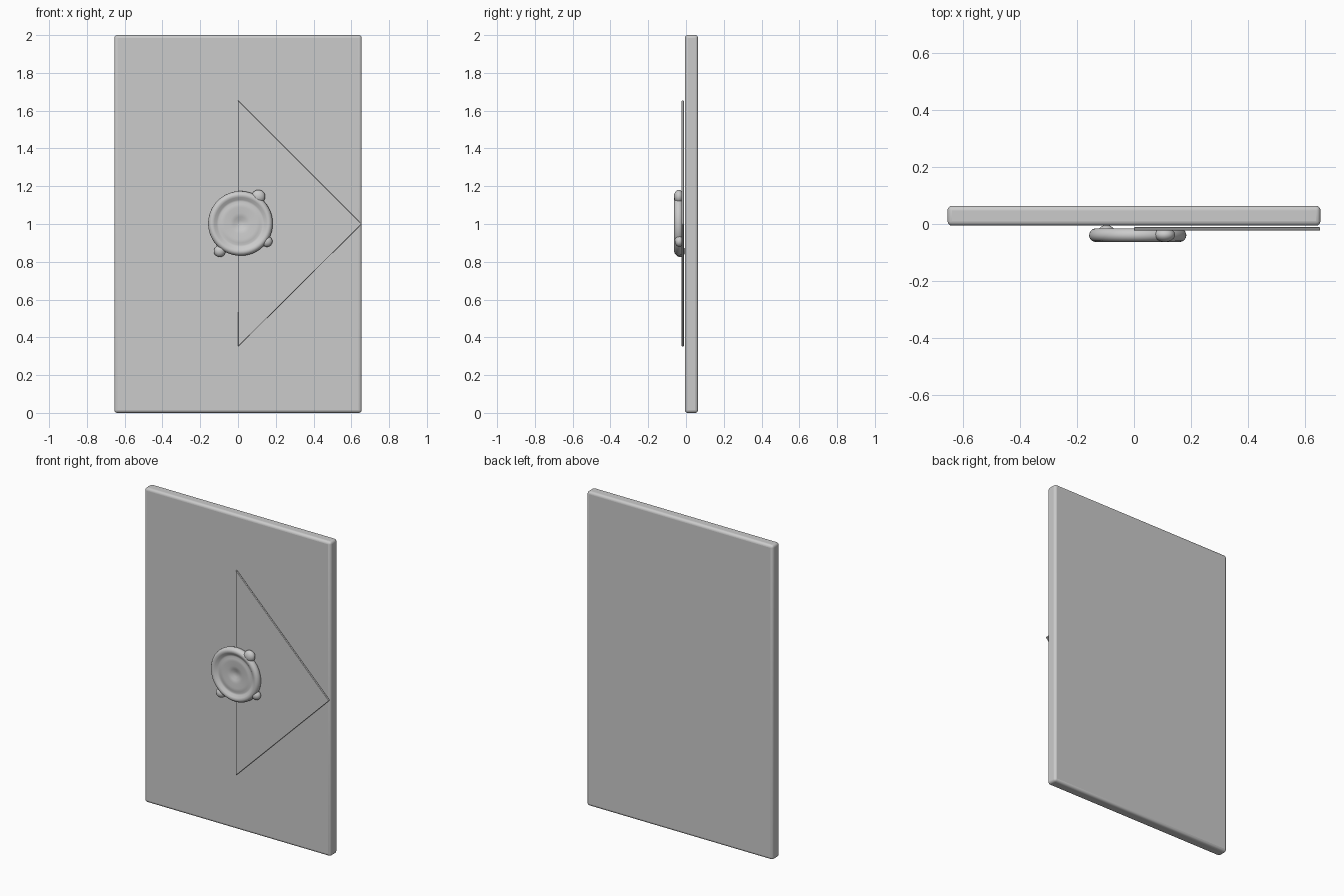
import bpy, bmesh, math
from mathutils import Vector

cube = bpy.data.objects.get("Cube")
if cube:
    bpy.data.objects.remove(cube, do_unlink=True)

paper = bpy.data.materials.new("plain_grey")
paper.use_nodes = True
GREY = (0.6, 0.6, 0.6, 1)
paper.diffuse_color = GREY
paper.node_tree.nodes["Principled BSDF"].inputs["Base Color"].default_value = GREY


def finish(name, bm, bevel=0, angle=40):
    bmesh.ops.recalc_face_normals(bm, faces=bm.faces)
    mesh = bpy.data.meshes.new(name)
    bm.to_mesh(mesh)
    bm.free()
    mesh.materials.append(paper)
    obj = bpy.data.objects.new(name, mesh)
    bpy.context.collection.objects.link(obj)
    if bevel:
        mod = obj.modifiers.new("rounded_edges", "BEVEL")
        mod.width = bevel
        mod.segments = 4
    bpy.ops.object.select_all(action="DESELECT")
    obj.select_set(True)
    bpy.context.view_layer.objects.active = obj
    bpy.ops.object.shade_smooth_by_angle(angle=math.radians(angle))
    return obj


def slab(name, outline, front, back, bevel):
    """Extrude an x-z outline from the front y to the back y."""
    bm = bmesh.new()
    face = bm.faces.new([bm.verts.new((x, front, z)) for x, z in outline])
    new = bmesh.ops.extrude_face_region(bm, geom=[face])["geom"]
    verts = [v for v in new if isinstance(v, bmesh.types.BMVert)]
    bmesh.ops.translate(bm, verts=verts, vec=(0, back - front, 0))
    return finish(name, bm, bevel)


# Envelope body and its pointed flap
W = 0.655
slab("envelope_body", [(-W, 0), (W, 0), (W, 2), (-W, 2)], -0.006, 0.064, 0.016)
slab("envelope_flap", [(0, 0.35), (W, 1), (0, 1.655)], -0.023, -0.011, 0.003)

# Wax seal: a turned disc with a rounded rim, a shallow ring and a dimple
CENTRE = Vector((0.013, 0, 1.003))
profile = [(0, -0.035), (0.018, -0.037), (0.035, -0.045), (0.055, -0.049),
           (0.085, -0.049), (0.103, -0.051), (0.115, -0.046), (0.125, -0.049),
           (0.138, -0.059), (0.15, -0.063), (0.161, -0.059), (0.169, -0.049),
           (0.171, -0.039), (0.168, -0.028), (0.16, -0.019), (0.148, -0.015),
           (0, -0.015)]
bm = bmesh.new()
points = [bm.verts.new(CENTRE + Vector((r, y, 0))) for r, y in profile]
edges = [bm.edges.new(pair) for pair in zip(points, points[1:])]
bmesh.ops.spin(bm, geom=points + edges, cent=CENTRE, axis=(0, 1, 0),
               angle=math.tau, steps=64, use_merge=False)
bmesh.ops.remove_doubles(bm, verts=bm.verts, dist=0.0002)
finish("wax_seal", bm, angle=60)


# Wax drips, flattened and partly sunk into the rim
def drip(name, x, y, z, radius, depth):
    bm = bmesh.new()
    bmesh.ops.create_uvsphere(bm, u_segments=32, v_segments=16, radius=1)
    bmesh.ops.scale(bm, verts=bm.verts, vec=(radius, depth, radius))
    bmesh.ops.translate(bm, verts=bm.verts, vec=(x, y, z))
    finish(name, bm)


drip("upper_wax_drip", 0.108, -0.038, 1.145, 0.036, 0.025)
drip("side_wax_drip", 0.153, -0.036, 0.908, 0.029, 0.023)
drip("lower_wax_drip", -0.097, -0.031, 0.856, 0.031, 0.027)
